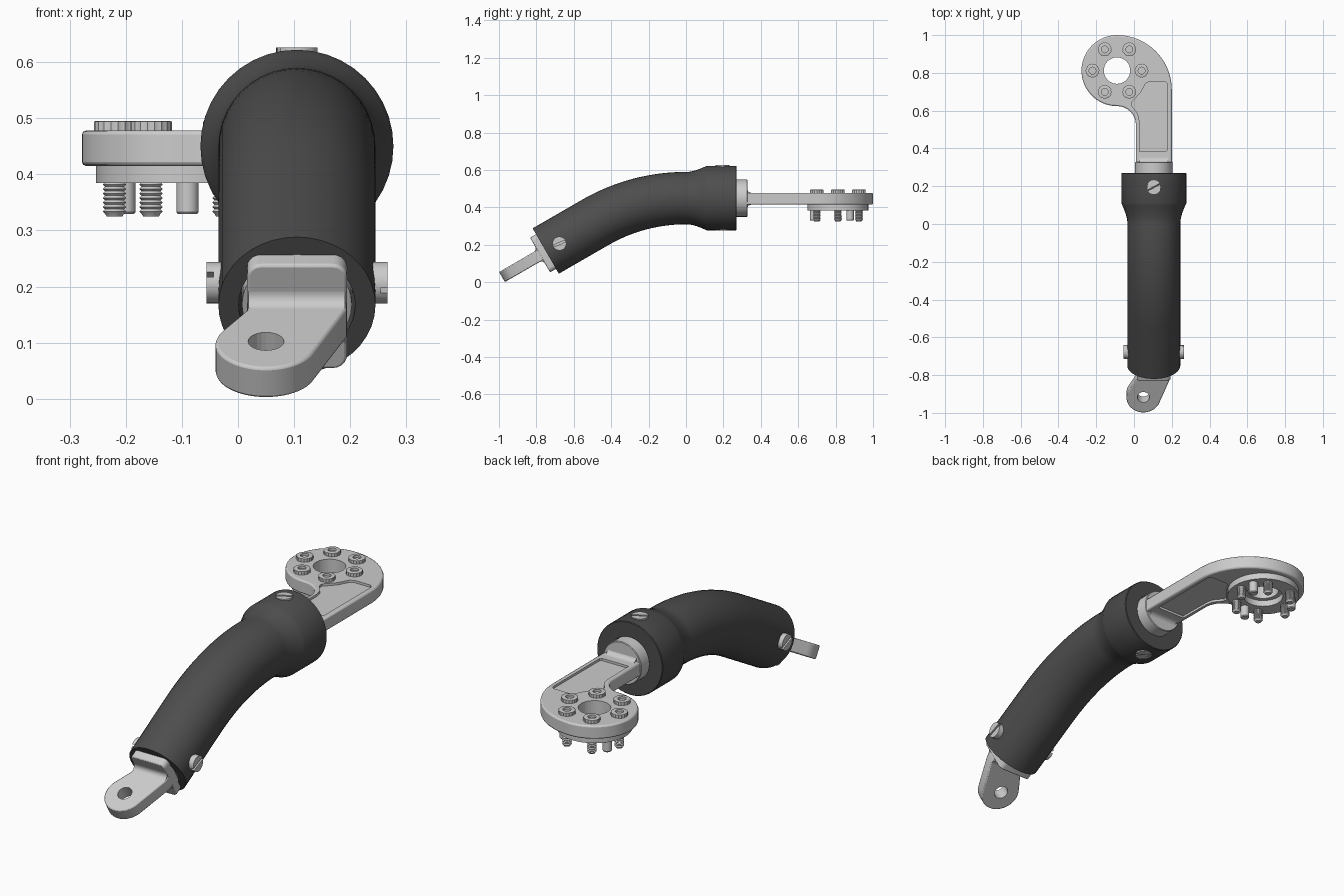
import bpy, bmesh, math
from mathutils import Matrix, Vector

if "Cube" in bpy.data.objects:
    bpy.data.objects.remove(bpy.data.objects["Cube"])

def material(name, c):
    m = bpy.data.materials.new(name)
    m.diffuse_color = (*c, 1)
    m.use_nodes = True
    m.node_tree.nodes["Principled BSDF"].inputs["Base Color"].default_value = m.diffuse_color
    return m

DARK = material("dark_rubber", (0.075, 0.075, 0.075))
SILVER = material("silver_metal", (0.60, 0.60, 0.60))
CX, ZC, R = 0.105, 0.45, 0.97            # tube axis x, collar height, bend radius
TILT = math.radians(30)
FRONT = Matrix.Translation((CX, -0.75, 0.163)) @ Matrix.Rotation(TILT, 4, 'X')

def make(name, bm, mat, matrix=Matrix.Identity(4), bevel=0):
    bmesh.ops.remove_doubles(bm, verts=bm.verts, dist=1e-6)
    bmesh.ops.recalc_face_normals(bm, faces=bm.faces)
    me = bpy.data.meshes.new(name)
    bm.to_mesh(me)
    bm.free()
    ob = bpy.data.objects.new(name, me)
    bpy.context.collection.objects.link(ob)
    me.materials.append(mat)
    ob.matrix_world = matrix
    if bevel:
        b = ob.modifiers.new("edge", 'BEVEL')
        b.width, b.segments, b.limit_method = bevel, 2, 'ANGLE'
        b.angle_limit = math.radians(50)
    return ob

def prism(name, parts, mat, axis='z', matrix=Matrix.Identity(4), bevel=0):
    """Extrude outlines given as (points, low, high) along an axis."""
    place = {'z': lambda u, v, w: (u, v, w), 'x': lambda u, v, w: (w, u, v),
             'y': lambda u, v, w: (u, w, v)}[axis]
    bm = bmesh.new()
    for pts, lo, hi in parts:
        a = [bm.verts.new(place(u, v, lo)) for u, v in pts]
        b = [bm.verts.new(place(u, v, hi)) for u, v in pts]
        bm.faces.new(a)
        bm.faces.new(b)
        for i in range(len(a)):
            j = (i + 1) % len(a)
            bm.faces.new((a[i], a[j], b[j], b[i]))
    return make(name, bm, mat, matrix, bevel)

def skin(bm, rings, closed=False):
    for a, b in zip(rings, rings[1:] + (rings[:1] if closed else [])):
        for i in range(len(a)):
            j = (i + 1) % len(a)
            bm.faces.new((a[i], a[j], b[j], b[i]))
    if not closed:
        bm.faces.new(rings[0])
        bm.faces.new(rings[-1])

def lathe(name, prof, mat, matrix, n=32, closed=False, knurl=0):
    """Revolve (radius, height) points around local z."""
    bm = bmesh.new()
    rings = []
    for r, z in prof:
        ring = []
        for i in range(n):
            k = r * (1 - 0.06 * (i % 2)) if knurl and r >= knurl else r
            a = math.tau * i / n
            ring.append(bm.verts.new((k * math.cos(a), k * math.sin(a), z)))
        rings.append(ring)
    skin(bm, rings, closed)
    return make(name, bm, mat, matrix)

def arc(cx, cy, r, a0, a1, n=16):
    return [(cx + r * math.cos(math.radians(a0 + (a1 - a0) * i / n)),
             cy + r * math.sin(math.radians(a0 + (a1 - a0) * i / n))) for i in range(n + 1)]

def cut(ob, cutter):
    cutter.hide_render = True
    cutter.hide_viewport = True
    cutter.display_type = 'WIRE'
    m = ob.modifiers.new("cut", 'BOOLEAN')
    m.operation, m.object, m.solver = 'DIFFERENCE', cutter, 'EXACT'

# Bent tube with a collar: stations along a straight, an arc and a straight
ARC = R * TILT
END = 0.27 + ARC + 0.306

def station(t):
    if t <= 0.27:
        return 0.27 - t, ZC, 0
    a = min((t - 0.27) / R, TILT)
    s = max(t - 0.27 - ARC, 0)
    return (-R * math.sin(a) - s * math.cos(a), ZC - R * (1 - math.cos(a)) - s * math.sin(a), a)

chain = [(0.12, 0.101), (0.002, 0.101), (0, 0.104), (0, 0.169), (0.003, 0.172)]
chain += [(0.16 + 0.10 * u / 8, 0.14 + 0.032 * (1 - u / 8) ** 1.5) for u in range(9)]
chain += [(0.27 + ARC * i / 16, 0.14) for i in range(17)]
chain += [(END, 0.14), (END, 0.104), (END - 0.1, 0.104)]
bm = bmesh.new()
rings = []
for t, r in chain:
    y, z, a = station(t)
    ring = []
    for i in range(40):
        p = math.tau * i / 40
        u = r * math.sin(p)
        ring.append(bm.verts.new((CX + r * math.cos(p), y - u * math.sin(a), z + u * math.cos(a))))
    rings.append(ring)
skin(bm, rings)
make("bent_tube", bm, DARK)

# Front fitting: plug, end plate, tongue with hole, fillets
lathe("front_plug", [(0.098, 0.09), (0.098, -0.02)], SILVER, FRONT @ Matrix.Rotation(math.pi / 2, 4, 'X')
      @ Matrix.Translation((0, 0, -0.1)))
W, H, C = 0.064, 0.082, 0.025
rect = (arc(W, H, C, 0, 90, 5) + arc(-W, H, C, 90, 180, 5)
        + arc(-W, -H, C, 180, 270, 5) + arc(W, -H, C, 270, 360, 5))
prism("front_end_plate", [(rect, -0.035, 0.012)], SILVER, 'y', FRONT, 0.005)
tongue = [(0.088, -0.06), (0.088, -0.02), (-0.088, -0.02), (-0.088, -0.06)]
tongue += arc(-0.055, -0.18, 0.09, 148, 337, 28)
tongue_ob = prism("front_tongue", [(tongue, -0.031, 0.031)], SILVER, 'z', FRONT, 0.005)
cut(tongue_ob, prism("tongue_hole_cutter", [(arc(-0.055, -0.175, 0.032, 0, 345, 23), -0.1, 0.1)],
                     SILVER, 'z', FRONT))

def fillet(y, z, sy, sz, f=0.022):
    return [(y, z)] + [(y + sy * (f - f * math.cos(a)), z + sz * (f - f * math.sin(a)))
                       for a in [math.pi / 2 * i / 6 for i in range(7)]]

prism("front_fillets", [(fillet(-0.035, 0.031 * s, -1, s), -0.086, 0.086) for s in (1, -1)],
      SILVER, 'x', FRONT)

# Rear fitting: plug and hooked arm
lathe("rear_plug", [(0.1, 0), (0.1, 0.135), (0.097, 0.138)], SILVER,
      Matrix.Translation((CX, 0.19, ZC)) @ Matrix.Rotation(-math.pi / 2, 4, 'X'), 40)
HX, HY = -0.09, 0.812
hook = [(0.01, 0.31), (0.2, 0.31)] + arc(HX, 0.71, 0.29, 0, 90, 20)
hook += arc(HX, HY, 0.188, 90, 270, 32)[1:] + arc(HX, 0.524, 0.1, 90, 0, 12)[1:]
arm = prism("hooked_arm", [(hook, 0.415, 0.478)], SILVER, 'z', bevel=0.007)
cut(arm, prism("arm_hole_cutter", [(arc(HX, HY, 0.07, 0, 350, 35), 0.3, 0.6)], SILVER))
pocket = [(0.03, 0.385), (0.17, 0.385), (0.177, 0.392), (0.178, 0.74), (0.165, 0.755), (0.08, 0.755),
          (0.06, 0.742), (0.035, 0.695), (-0.013, 0.645), (-0.012, 0.625), (0.02, 0.585), (0.028, 0.55)]
cut(arm, prism("arm_pocket_cutter", [(pocket, 0.467, 0.52), (pocket, 0.37, 0.426)], SILVER))
prism("rear_fillets", [(fillet(0.326, 0.478, 1, 1, 0.025), 0.03, 0.18),
                       (fillet(0.326, 0.415, 1, -1, 0.025), 0.03, 0.18)], SILVER, 'x')

# Ring boss below the hook
lathe("ring_boss", [(0.163, 0.385), (0.163, 0.418), (0.09, 0.418), (0.09, 0.385)], SILVER,
      Matrix.Translation((HX, HY, 0)), 48, True)

# Six socket bolts with threaded shanks, and three plain pins
bolt = [(0.001, 0.484), (0.018, 0.484), (0.018, 0.495), (0.033, 0.495), (0.037, 0.494), (0.037, 0.474),
        (0.02, 0.474), (0.02, 0.392)]
for i in range(8):
    z = 0.39 - i * 0.008
    bolt += [(0.021, z), (0.017, z - 0.004)]
bolt.append((0.014, 0.325))
for i in range(6):
    a = math.tau * i / 6
    lathe("socket_bolt", bolt, SILVER,
          Matrix.Translation((HX + 0.13 * math.cos(a), HY + 0.13 * math.sin(a), 0)), 36, knurl=0.036)
for deg in (30, 150, 270):
    a = math.radians(deg)
    lathe("locating_pin", [(0.02, 0.42), (0.02, 0.333), (0.017, 0.329)], SILVER,
          Matrix.Translation((HX + 0.13 * math.cos(a), HY + 0.13 * math.sin(a), 0)), 20)

# Slotted screws in the collar and at the front end
def screw(name, origin, direction, top, turn=0):
    rot = Vector(direction).to_track_quat('Z', 'Y').to_matrix().to_4x4()
    g = math.degrees(math.asin(0.005 / 0.037))
    parts = [(arc(0, 0, 0.037, g + o, 180 - g + o, 16), top - 0.012, top) for o in (0, 180)]
    parts.append((arc(0, 0, 0.037, 0, 350, 35), 0.115, top - 0.012))
    prism(name, parts, SILVER, 'z', Matrix.Translation(origin) @ rot @ Matrix.Rotation(turn, 4, 'Z'))

for s in (1, -1):
    screw("collar_screw", (CX, 0.195, ZC), (0, 0, s), 0.176 if s > 0 else 0.174, 0.5)
    screw("front_screw", (CX, -0.677, 0.207), (s, 0, 0), 0.161, 0.4)

# Smooth round surfaces, keep edges sharp
for ob in list(bpy.context.scene.objects):
    if ob.type == 'MESH' and not ob.hide_render:
        bpy.ops.object.select_all(action='DESELECT')
        ob.select_set(True)
        bpy.context.view_layer.objects.active = ob
        bpy.ops.object.shade_smooth_by_angle(angle=math.radians(30))
